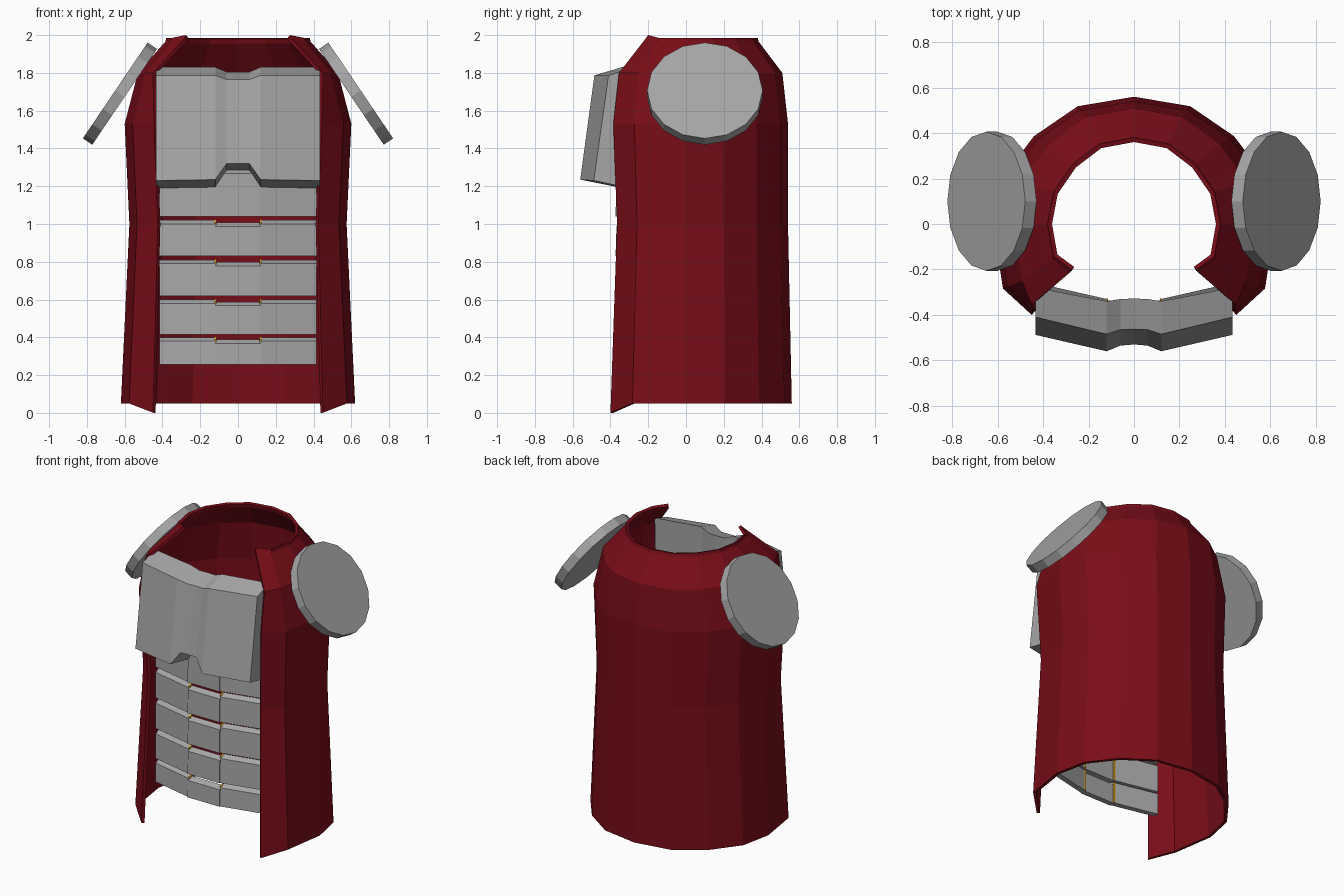
import bpy, bmesh, math

if "Cube" in bpy.data.objects:
    bpy.data.objects.remove(bpy.data.objects["Cube"])


def material(name, color):
    m = bpy.data.materials.new(name)
    m.diffuse_color = (*color, 1)
    m.use_nodes = True
    m.node_tree.nodes["Principled BSDF"].inputs["Base Color"].default_value = m.diffuse_color
    return m


RED = material("dark_red_cloth", (0.19, 0.004, 0.009))
GREY = material("grey_metal", (0.38, 0.38, 0.38))
GOLD = material("gold_trim", (0.8, 0.4, 0.02))


def loft(name, loops, closed=True, mat=GREY):
    """Skin a row of equal point loops; closed solids also get end caps."""
    bm = bmesh.new()
    rows = [[bm.verts.new(p) for p in loop] for loop in loops]
    n = len(rows[0])
    for a, b in zip(rows, rows[1:]):
        for i in range(n if closed else n - 1):
            j = (i + 1) % n
            bm.faces.new((a[i], a[j], b[j], b[i]))
    if closed:
        bm.faces.new(rows[0])
        bm.faces.new(rows[-1])
        bmesh.ops.recalc_face_normals(bm, faces=bm.faces)
    me = bpy.data.meshes.new(name)
    bm.to_mesh(me)
    bm.free()
    ob = bpy.data.objects.new(name, me)
    bpy.context.collection.objects.link(ob)
    me.materials.append(mat)
    return ob


def plate(name, columns, mat=GREY):
    """Each column: x, then (y, z) of front top, front bottom, back bottom, back top."""
    return loft(name, [[(c[0], y, z) for y, z in c[1:]] for c in columns], True, mat)


# Coat shell: z, half width, back y, front edge x, front edge y
levels = [(0.05, 0.62, 0.56, 0.45, -0.40),
          (1.00, 0.575, 0.54, 0.425, -0.365),
          (1.53, 0.60, 0.54, 0.445, -0.385),
          (1.80, 0.53, 0.51, 0.45, -0.355),
          (1.965, 0.385, 0.385, 0.285, -0.215),
          (1.985, 0.38, 0.38, 0.275, -0.20)]
unit = [(1, 0), (0.93, 0.37), (0.71, 0.69), (0.40, 0.925)]
rings = []
for k, (z, sx, back, fx, fy) in enumerate(levels):
    front_z = 0.001 if k == 0 else z + (0.015 if k > 3 else 0)
    half = [(fx, fy, front_z), (0.93 * sx, 0.71 * fy, z)]
    half += [(u * sx, v * back, z) for u, v in unit]
    rings.append(half + [(0, back, z)] + [(-x, y, zz) for x, y, zz in reversed(half)])
coat = loft("coat", rings, False, RED)
mod = coat.modifiers.new("cloth_thickness", "SOLIDIFY")
mod.thickness = 0.02
mod.offset = -1

# Chest plate with a dipped neckline and a notch at the bottom
half = [(0.433, (-0.41, 1.787), (-0.488, 1.23), (-0.30, 1.19), (-0.28, 1.83)),
        (0.12, (-0.485, 1.787), (-0.56, 1.235), (-0.36, 1.195), (-0.34, 1.83)),
        (0.06, (-0.465, 1.765), (-0.535, 1.32), (-0.35, 1.285), (-0.33, 1.805))]
mid = (0, (-0.463, 1.765), (-0.53, 1.32), (-0.35, 1.285), (-0.328, 1.805))
plate("chest_plate", half + [mid] + [(-c[0], *c[1:]) for c in reversed(half)])

# Five rows of belly plates: centre piece, slanted sides, gold joints behind
rows = [(1.30, 1.04), (1.02, 0.83), (0.81, 0.62), (0.60, 0.415), (0.40, 0.255)]


def section(x, y, top, bottom, drop=0.02, depth=0.032):
    return (x, (y, top - drop), (y - 0.005, bottom), (y + depth, bottom), (y + depth, top))


for r, (top, bottom) in enumerate(rows, 1):
    plate(f"belly_centre_{r}", [section(x, -0.368, top - 0.012, bottom)
                                for x in (-0.12, 0.12)])
    for s, side in ((-1, "left"), (1, "right")):
        side_top = min(top, 1.22)
        plate(f"belly_{side}_{r}", [section(s * 0.12, -0.362, side_top, bottom),
                                    section(s * 0.415, -0.295, side_top, bottom)])
        plate(f"belly_joint_{side}_{r}",
              [section(s * x, -0.355, side_top + 0.004, bottom + 0.003, 0.015, 0.028)
               for x in (0.114, 0.124)], GOLD)

# Tilted round shoulder discs
for s, side in ((-1, "left"), (1, "right")):
    bpy.ops.mesh.primitive_cylinder_add(vertices=16, radius=0.306, depth=0.06,
                                        location=(s * 0.625, 0.1, 1.69),
                                        rotation=(0, s * math.atan2(0.51, 0.345), 0))
    disc = bpy.context.object
    disc.name = f"shoulder_disc_{side}"
    disc.data.materials.append(GREY)
